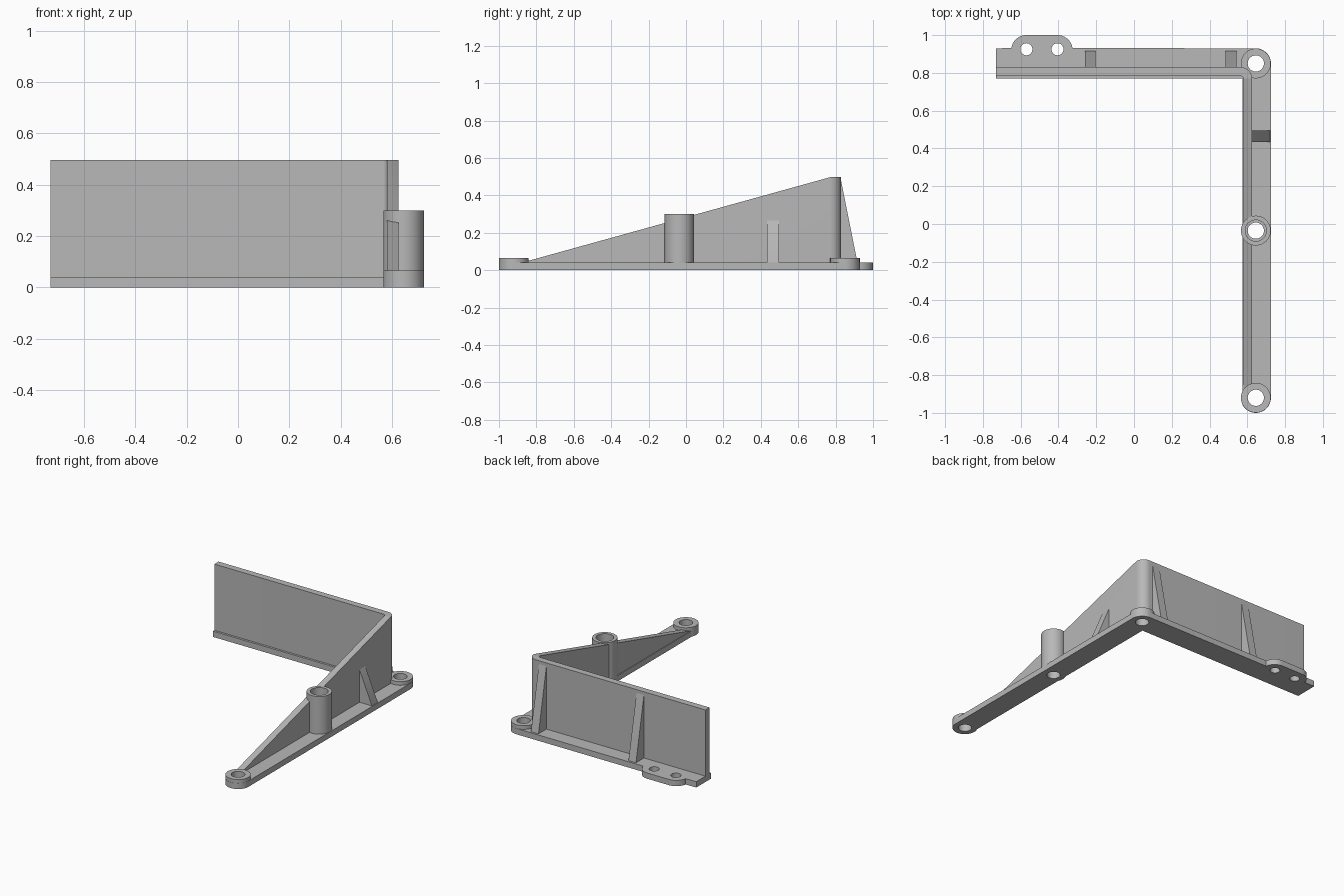
import bpy, bmesh
from math import sin, cos, radians
from mathutils import Vector

cube = bpy.data.objects.get("Cube")
if cube:
    bpy.data.objects.remove(cube, do_unlink=True)

grey = bpy.data.materials.new("plain_grey")
grey.use_nodes = True
colour = (0.48, 0.48, 0.48, 1)
grey.diffuse_color = colour
grey.node_tree.nodes["Principled BSDF"].inputs["Base Color"].default_value = colour


def arc(cx, cy, r, start, end, steps=16):
    angles = [radians(start + (end - start) * i / steps) for i in range(steps + 1)]
    return [(cx + r * cos(a), cy + r * sin(a)) for a in angles]


def add_prism(bm, points, offset):
    """Extrude a closed outline of 3D points along an offset."""
    face = bm.faces.new([bm.verts.new(p) for p in points])
    new = bmesh.ops.extrude_face_region(bm, geom=[face])["geom"]
    verts = [v for v in new if isinstance(v, bmesh.types.BMVert)]
    bmesh.ops.translate(bm, verts=verts, vec=offset)


def add_upright(bm, outline, z0, z1):
    add_prism(bm, [(x, y, z0) for x, y in outline], (0, 0, z1 - z0))


def finish(name, bm):
    bmesh.ops.recalc_face_normals(bm, faces=bm.faces)
    mesh = bpy.data.meshes.new(name)
    bm.to_mesh(mesh)
    bm.free()
    mesh.materials.append(grey)
    obj = bpy.data.objects.new(name, mesh)
    bpy.context.collection.objects.link(obj)
    return obj


def activate(obj):
    bpy.ops.object.select_all(action='DESELECT')
    obj.select_set(True)
    bpy.context.view_layer.objects.active = obj


BOSS_X, BOSS_R, HOLE_R, BASE_H, WALL_H = 0.645, 0.079, 0.043, 0.04, 0.497
bosses = {"front_boss": (-0.92, 0.065), "middle_boss": (-0.035, 0.3), "corner_boss": (0.85, 0.065)}
TAB_HOLES = (-0.57, -0.405)
parts = []

# L-shaped base flange with rounded ends and a mounting tab
outline = [(-0.73, 0.77), (0.575, 0.77), (0.575, -0.89)]
outline += arc(BOSS_X, -0.92, 0.08, 210, 360)
outline += arc(BOSS_X, 0.85, 0.08, 0, 90)
outline += arc(TAB_HOLES[1], 0.92, 0.08, 8, 90)
outline += arc(TAB_HOLES[0], 0.92, 0.08, 90, 172)
outline += [(-0.73, 0.93)]
bm = bmesh.new()
add_upright(bm, outline, 0, BASE_H)
parts.append(finish("base_flange", bm))

# L-shaped wall, its side arm sloping down to the front
outline = [(-0.73, 0.785)] + arc(0.56, 0.765, 0.02, 90, 0, 8)
outline += [(0.58, -0.88), (0.625, -0.88)] + arc(0.565, 0.77, 0.06, 0, 90)
outline += [(-0.73, 0.83)]
bm = bmesh.new()
add_upright(bm, outline, 0.01, WALL_H)
cut = bmesh.ops.bisect_plane(bm, geom=bm.verts[:] + bm.edges[:] + bm.faces[:],
                             plane_co=(0, 0.77, WALL_H),
                             plane_no=Vector((0, -0.277, 1)), clear_outer=True)
bmesh.ops.holes_fill(bm, edges=[e for e in bm.edges if e.is_boundary])
parts.append(finish("wall", bm))

# Screw bosses
for name, (y, height) in bosses.items():
    bm = bmesh.new()
    add_upright(bm, arc(BOSS_X, y, BOSS_R, 0, 352.5, 47), 0, height)
    parts.append(finish(name, bm))

# Triangular ribs
for name, x in (("back_rib_right", -0.26), ("back_rib_left", 0.485)):
    bm = bmesh.new()
    add_prism(bm, [(x, 0.82, 0.02), (x, 0.92, 0.02), (x, 0.917, BASE_H),
                   (x, 0.83, 0.475), (x, 0.82, 0.475)], (0.057, 0, 0))
    parts.append(finish(name, bm))
bm = bmesh.new()
add_prism(bm, [(0.615, 0.433, 0.02), (0.72, 0.433, 0.02), (0.72, 0.433, BASE_H),
               (0.625, 0.433, 0.265), (0.615, 0.433, 0.265)], (0, 0.063, 0))
parts.append(finish("side_rib", bm))

# Screw holes and the wider bore of the middle boss
bm = bmesh.new()
for y, height in bosses.values():
    if height > 0.1:
        add_upright(bm, arc(BOSS_X, y, 0.056, 0, 352.5, 47), 0.06, 0.6)
        add_upright(bm, arc(BOSS_X, y, HOLE_R, 0, 352.5, 47), -0.1, 0.08)
    else:
        add_upright(bm, arc(BOSS_X, y, HOLE_R, 0, 352.5, 47), -0.1, 0.6)
for x in TAB_HOLES:
    add_upright(bm, arc(x, 0.925, 0.032, 0, 348.75, 31), -0.1, 0.2)
cutter = finish("hole_cutter", bm)
cutter.hide_render = True

for part in parts:
    activate(part)
    if "rib" not in part.name:
        mod = part.modifiers.new("holes", 'BOOLEAN')
        mod.operation = 'DIFFERENCE'
        mod.solver = 'EXACT'
        mod.use_self = True
        mod.object = cutter
        bpy.ops.object.modifier_apply(modifier=mod.name)
    bpy.ops.object.shade_smooth_by_angle(angle=radians(30))
bpy.data.objects.remove(cutter, do_unlink=True)
